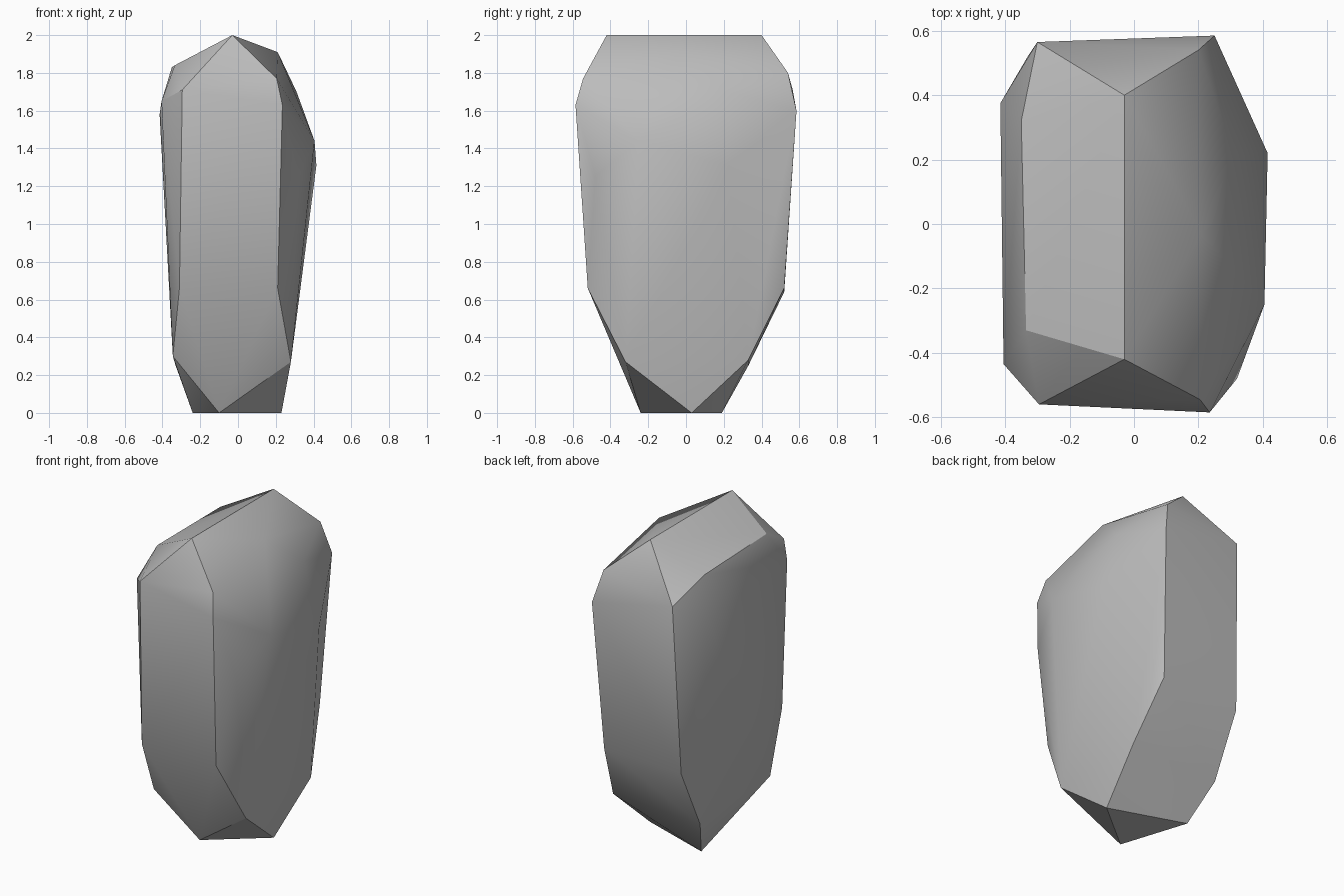
import bpy
import bmesh
from math import radians
from mathutils import Vector

# Remove the default cube
default_cube = bpy.data.objects.get("Cube")
if default_cube:
    bpy.data.objects.remove(default_cube, do_unlink=True)


def make_material(name, color):
    material = bpy.data.materials.new(name)
    material.use_nodes = True
    material.diffuse_color = color
    shader = material.node_tree.nodes["Principled BSDF"]
    shader.inputs["Base Color"].default_value = color
    shader.inputs["Roughness"].default_value = 0.9
    return material


def build_hull(name, corner_groups, material, sharp_angle):
    """Wrap a convex stone around its corner points."""
    bm = bmesh.new()
    for group in corner_groups.values():
        for corner in group:
            bm.verts.new(Vector(corner))
    result = bmesh.ops.convex_hull(bm, input=list(bm.verts))
    unused = {item for item in result["geom_interior"] + result["geom_unused"]
              if isinstance(item, bmesh.types.BMVert) and item.is_valid}
    bmesh.ops.delete(bm, geom=list(unused), context="VERTS")
    bmesh.ops.recalc_face_normals(bm, faces=list(bm.faces))
    mesh = bpy.data.meshes.new(name)
    bm.to_mesh(mesh)
    bm.free()
    mesh.materials.append(material)
    stone = bpy.data.objects.new(name, mesh)
    bpy.context.collection.objects.link(stone)

    # Smooth the gentle facets, keep the hard edges
    bpy.ops.object.select_all(action="DESELECT")
    stone.select_set(True)
    bpy.context.view_layer.objects.active = stone
    bpy.ops.object.shade_smooth_by_angle(angle=radians(sharp_angle))
    return stone


# Corners of the stone, from the crest down to the foot
corners = {
    "crest": [(-.03, -.42, 2), (-.03, .4, 2), (.21, -.03, 1.91)],
    "front_shoulder": [(-.295, -.56, 1.71), (.205, -.545, 1.77), (.235, -.585, 1.63)],
    "back_shoulder": [(-.3, .565, 1.71), (.2, .54, 1.8), (.25, .585, 1.6)],
    "narrow_side": [(-.35, .32, 1.83), (-.335, -.33, 1.84),
                    (-.405, -.435, 1.65), (-.415, .375, 1.58)],
    "bulging_side": [(.31, .22, 1.7), (.405, -.25, 1.44),
                     (.415, .22, 1.31), (.32, -.48, 1.25)],
    "waist": [(-.31, -.52, .66), (.21, -.52, .66), (-.33, .52, .64), (.21, .52, .66)],
    "ankle": [(-.345, -.35, .3), (.28, -.32, .27), (.28, .33, .28), (-.33, .33, .25)],
    "foot": [(-.1, -.24, 0), (.23, .03, 0), (-.24, .19, 0)],
}

stone_grey = make_material("stone grey", (.5, .5, .5, 1))
build_hull("faceted_stone", corners, stone_grey, sharp_angle=30)
